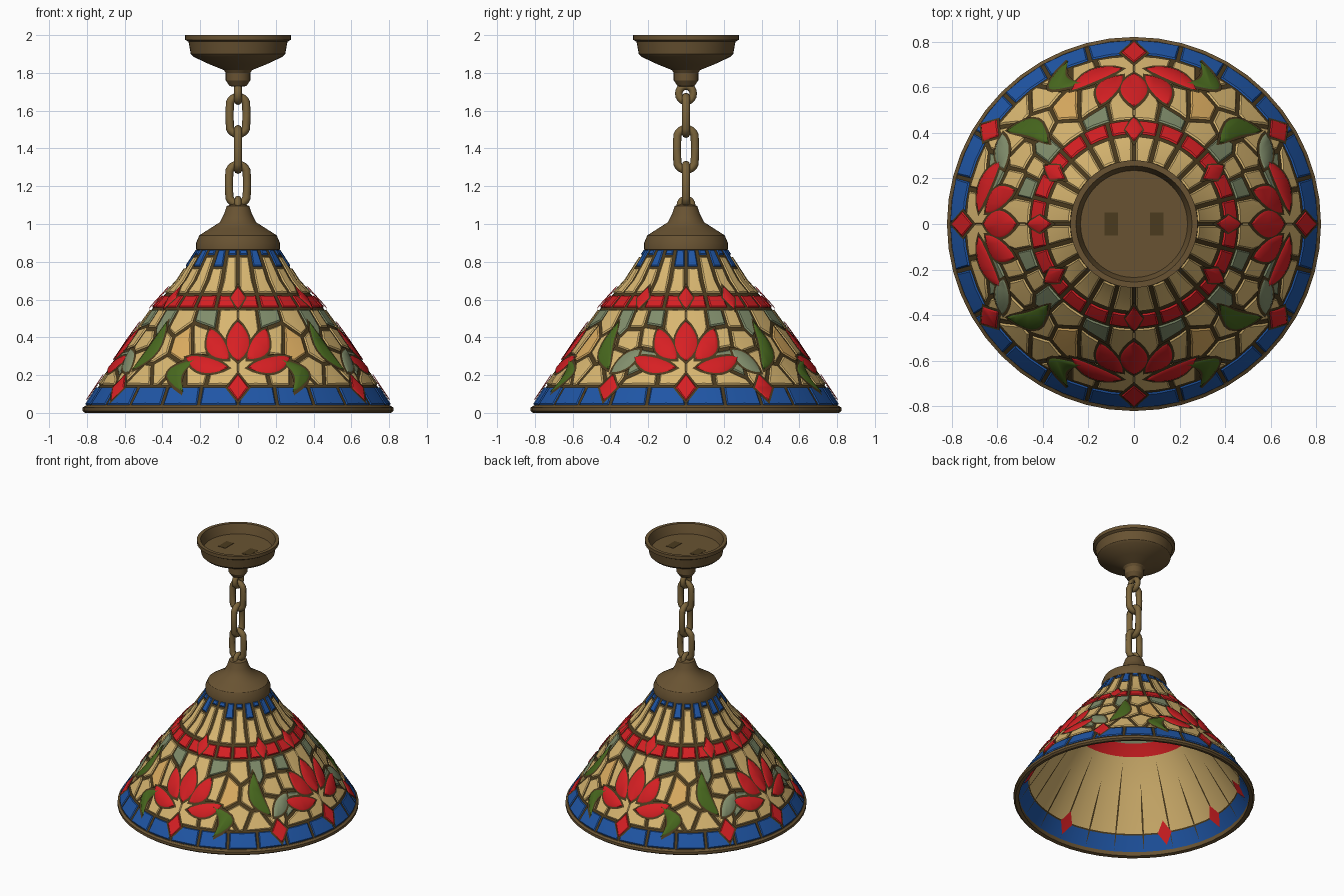
import bpy, bmesh, math
from mathutils import Vector

if "Cube" in bpy.data.objects:
    bpy.data.objects.remove(bpy.data.objects["Cube"])


def material(name, *rgb):
    m = bpy.data.materials.new(name)
    m.use_nodes = True
    m.diffuse_color = (*rgb, 1)
    m.node_tree.nodes["Principled BSDF"].inputs["Base Color"].default_value = (*rgb, 1)
    return m


lead = material("dark lead", .07, .043, .013)
bronze = material("bronze", .14, .086, .032)
brass = material("aged brass", .2, .13, .045)
cream = material("cream glass", .69, .47, .165)
amber = material("amber glass", .72, .42, .12)
red = material("red glass", .68, .014, .017)
blue = material("blue glass", .014, .093, .38)
green = material("green glass", .065, .14, .013)
sage = material("sage glass", .22, .27, .15)

# Shade wall: radius by height; flat panel of one quarter is W wide
WALL = [(.81, .03), (.745, .13), (.57, .39), (.44, .57), (.32, .70), (.21, .87)]
MID = .65
W = MID * math.pi / 2
SEGMENTS = 48


def wall_radius(z):
    for (r0, z0), (r1, z1) in zip(WALL, WALL[1:]):
        if z <= z1:
            break
    return r0 + (r1 - r0) * (z - z0) / (z1 - z0)


def make_object(name, bm, mats):
    mesh = bpy.data.meshes.new(name)
    bm.to_mesh(mesh)
    bm.free()
    for m in mats:
        mesh.materials.append(m)
    ob = bpy.data.objects.new(name, mesh)
    bpy.context.collection.objects.link(ob)
    bpy.ops.object.select_all(action='DESELECT')
    ob.select_set(True)
    bpy.context.view_layer.objects.active = ob
    bpy.ops.object.shade_smooth_by_angle(angle=math.radians(32))
    return ob


def revolve(name, profile, mats, rule=lambda c: 0, inward=False):
    bm = bmesh.new()
    vs = [bm.verts.new((r, 0, z)) for r, z in profile]
    es = [bm.edges.new(pair) for pair in zip(vs, vs[1:])]
    bmesh.ops.spin(bm, geom=vs + es, axis=(0, 0, 1), cent=(0, 0, 0),
                   angle=math.tau, steps=SEGMENTS)
    bmesh.ops.remove_doubles(bm, verts=bm.verts[:], dist=.0005)
    bmesh.ops.recalc_face_normals(bm, faces=bm.faces[:])
    if inward:
        bmesh.ops.reverse_faces(bm, faces=bm.faces[:])
    for f in bm.faces:
        f.material_index = rule(f.calc_center_median())
    make_object(name, bm, mats)


def bisect(bm, co, no, clear=False):
    bmesh.ops.bisect_plane(bm, geom=bm.verts[:] + bm.edges[:] + bm.faces[:], dist=1e-5,
                           plane_co=co, plane_no=no, clear_outer=clear)


def add_piece(bm, points):
    f = bm.faces.new([bm.verts.new((p[0], p[1], 0)) for p in points])
    f.normal_update()
    if f.normal.z < 0:
        f.normal_flip()


def wrap(name, bm, mat, lift, puff=.006):
    """Slice the flat pieces, bend them round the wall and raise their middles."""
    quarter = SEGMENTS // 4
    for i in range(-2 * quarter, 4 * quarter):
        bisect(bm, (W * i / quarter, 0, 0), (1, 0, 0))
    for r, z in WALL[1:-1]:
        bisect(bm, (0, z, 0), (0, 1, 0))
    for v in bm.verts:
        a, z = v.co.x / MID, v.co.y
        r = wall_radius(z) + lift
        v.co = (r * math.sin(a), -r * math.cos(a), z)
    if lift < 0:
        bmesh.ops.reverse_faces(bm, faces=bm.faces[:])
    bm.normal_update()
    if puff:
        bmesh.ops.inset_region(bm, faces=bm.faces[:], use_boundary=True,
                               use_even_offset=False, thickness=.007, depth=puff)
    return make_object(name, bm, [mat])


def mirror_quarters(ob):
    mirror = ob.modifiers.new("Mirror", 'MIRROR')
    mirror.use_axis = (True, True, False)
    mirror.use_mirror_merge = False


def around(bm, outline):
    """Add an outline and its reflections in all quarters, each only once."""
    seen = set()
    for start, way in ((0, 1), (0, -1), (2 * W, -1), (2 * W, 1)):
        points = [(start + way * p.x, p.y) for p in outline]
        a = sum(p[0] for p in points) / len(points) / MID
        key = (round(math.cos(a), 2), round(math.sin(a), 2))
        if key not in seen:
            seen.add(key)
            add_piece(bm, points)


def lens(p, q, width, bend=0, steps=8, grow=0):
    """Leaf outline from p to q; two steps give a diamond."""
    p, q = Vector(p), Vector(q)
    d = (q - p).normalized()
    p, q, width = p - d * grow * 1.5, q + d * grow * 1.5, width + 2 * grow
    side = Vector((-d.y, d.x))
    ts = [i / steps for i in range(steps + 1)]

    def edge(t, s):
        wave = max(math.sin(math.pi * t), 0)
        return p.lerp(q, t) + side * (bend * wave + s * width / 2 * wave ** .8)
    return [edge(t, -1) for t in ts] + [edge(t, 1) for t in ts[-2:0:-1]]


def row(bm, z0, z1, count, pick=lambda i: True, gap=.009):
    g0, g1 = gap * MID / wall_radius(z0), gap * MID / wall_radius(z1)
    for i in filter(pick, range(count)):
        a, b = W * i / count, W * (i + 1) / count
        add_piece(bm, [(a + g0, z0), (b - g0, z0), (b - g1, z1), (a + g1, z1)])


def lining_rule(c):
    return 0 if c.z < .13 else 1 if c.z < .57 else 2 if c.z < .64 else 3


# Lead shell, rim and inner lining of the shade
revolve("shade_lead", WALL, [lead])
revolve("shade_rim", [(.785, .005), (.81, 0), (.822, .01), (.822, .028), (.808, .038),
                      (.785, .036), (.785, .005)], [bronze])
heights = (.02, .13, .39, .57, .64, .70, .85)
revolve("shade_lining", [(wall_radius(z) - .022, z) for z in heights] + [(0, .85)],
        [blue, cream, red, sage], lining_rule, True)

# Glass rows that run round the shade
bands = {m: bmesh.new() for m in (blue, red, cream, amber, sage)}


def odd(i):
    return i % 2


def even(i):
    return not i % 2


row(bands[blue], .042, .135, 6)
row(bands[red], .557, .62, 6)
row(bands[cream], .635, .825, 6, even)
row(bands[cream], .635, .765, 6, odd)
row(bands[blue], .835, .862, 6, even)
row(bands[blue], .775, .862, 6, odd)

# Irregular background glass: cells grown round seeds (degrees, height)
SEEDS = {
    cream: [(7, .5), (20, .41), (37, .49), (36, .22), (43, .35), (45, .17), (8, .18), (18, .19),
            (28, .16), (60, .39), (70, .41), (60, .5), (83, .5), (72, .18), (84, .18), (57, .26)],
    amber: [(30, .37)],
    sage: [(18, .5), (50, .5), (71, .5), (68, .27)],
}
seeds = [(m, Vector((math.radians(a) * MID, z, 0))) for m, pts in SEEDS.items() for a, z in pts]
for mat, s in seeds:
    cell = bmesh.new()
    add_piece(cell, [(0, .148), (W, .148), (W, .545), (0, .545)])
    for _, other in seeds:
        if other != s:
            d = (other - s).normalized()
            bisect(cell, (s + other) / 2 - d * .009, d, True)
    for f in cell.faces:
        add_piece(bands[mat], [v.co for v in f.verts])
    cell.free()
for m, bm in bands.items():
    mirror_quarters(wrap(m.name.replace(" ", "_") + "_panes", bm, m, .003))

# Blossoms, leaves and diamonds set over the background, each with a lead border
motifs = {m: bmesh.new() for m in (red, green, sage)}
border = bmesh.new()


def motif(mat, *args, **kw):
    around(motifs[mat], lens(*args, **kw))
    around(border, lens(*args, **kw, grow=.012))


motif(green, (.225, .285), (.25, .11), .085, .085)
motif(green, (.53, .485), (.61, .23), .09, -.045)
motif(sage, (W - .39, .215), (W - .26, .335), .08)
for base, way in ((0, 1), (W, -1)):
    motif(red, (base, .275), (base, .485), .13)
    motif(red, (base + way * .05, .285), (base + way * .18, .445), .1, way * -.015)
    motif(red, (base + way * .05, .24), (base + way * .285, .295), .08, way * -.015)
diamonds = [0, math.radians(57) * MID, W]
for s in diamonds:
    motif(red, (s, .065), (s, .205), .095, steps=2)
    motif(red, (s, .55), (s, .67), .12, steps=2)
wrap("motif_leading", border, lead, .012, 0)
for m, bm in motifs.items():
    wrap(m.name.replace(" ", "_") + "_motifs", bm, m, .015, .004)

# Inside face: diamonds and thin leading
inside = bmesh.new()
for s in diamonds:
    around(inside, lens((s, .06), (s, .2), .09, steps=2))
wrap("inner_diamonds", inside, red, -.028, 0)
inside = bmesh.new()
for i in range(7):
    s = W * i / 6
    around(inside, lens((s, .04), (s, .42 if i % 2 else .54), .012))
around(inside, [Vector(p) for p in ((0, .128), (W, .128), (W, .137), (0, .137))])
wrap("inner_leading", inside, lead, -.025, 0)

# Cap, ceiling canopy and its mounting slots
revolve("shade_cap", [(0, .86), (.2, .855), (.222, .865), (.222, .9), (.205, .94), (.15, .975),
                      (.095, 1.01), (.075, 1.05), (.06, 1.095), (.03, 1.105), (0, 1.105)], [bronze])
revolve("ceiling_canopy", [(0, 1.93), (.235, 1.93), (.25, 1.985), (.255, 2), (.28, 2), (.28, 1.975),
                           (.262, 1.965), (.25, 1.9), (.235, 1.885), (.15, 1.845), (.075, 1.815),
                           (.065, 1.8), (.065, 1.76), (.045, 1.73), (0, 1.725)], [bronze])
for side in (-1, 1):
    bm = bmesh.new()
    bmesh.ops.create_cube(bm, size=1)
    for v in bm.verts:
        v.co = (side * .1 + v.co.x * .06, v.co.y * .1, 1.931 + v.co.z * .002)
    make_object("mounting_slot", bm, [lead])


# Chain links: rings stretched upright, turned by quarter turns
def link(name, low, high, half_width, wire, sideways):
    bpy.ops.mesh.primitive_torus_add(major_segments=20, minor_segments=8, location=(0, 0, 0),
                                     major_radius=half_width - wire, minor_radius=wire)
    ob = bpy.context.object
    ob.name = name
    stretch = (high - low) / 2 - half_width
    for v in ob.data.vertices:
        x, y, z = v.co
        up = (low + high) / 2 + y
        if abs(y) > .001:
            up += math.copysign(stretch, y)
        v.co = (z, x, up) if sideways else (x, -z, up)
    ob.data.materials.append(brass)
    bpy.ops.object.shade_smooth_by_angle(angle=math.radians(50))


link("canopy_loop", 1.63, 1.75, .058, .02, True)
link("upper_link", 1.455, 1.695, .067, .022, False)
link("middle_link", 1.265, 1.525, .07, .022, True)
link("lower_link", 1.085, 1.335, .07, .022, False)
link("cap_loop", 1.05, 1.15, .05, .018, True)
